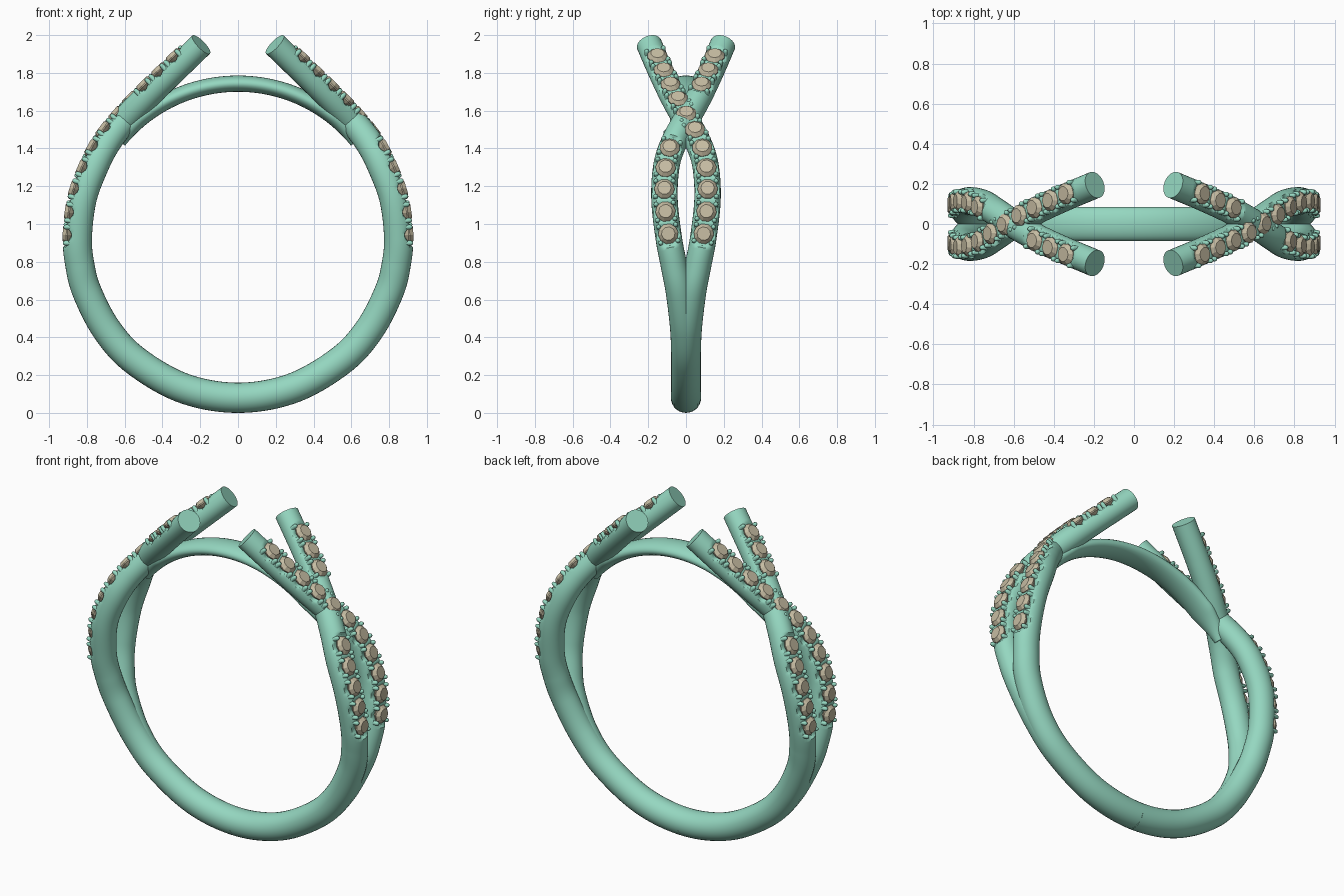
import bpy, math
from mathutils import Vector

if "Cube" in bpy.data.objects:
    bpy.data.objects.remove(bpy.data.objects["Cube"])


def material(name, col):
    m = bpy.data.materials.new(name)
    m.diffuse_color = (*col, 1)
    m.use_nodes = True
    m.node_tree.nodes["Principled BSDF"].inputs["Base Color"].default_value = m.diffuse_color
    return m


METAL = material("green_metal", (0.30, 0.68, 0.53))
STONE = material("tan_stone", (0.56, 0.50, 0.36))
CZ, R = 0.93, 0.85          # ring centre height and centreline radius


def make(name, verts, faces, mat, smooth=None):
    me = bpy.data.meshes.new(name)
    me.from_pydata([tuple(v) for v in verts], [], faces)
    me.materials.append(mat)
    ob = bpy.data.objects.new(name, me)
    bpy.context.collection.objects.link(ob)
    if smooth:
        bpy.ops.object.select_all(action='DESELECT')
        ob.select_set(True)
        bpy.context.view_layer.objects.active = ob
        bpy.ops.object.shade_smooth_by_angle(angle=math.radians(smooth))
    return ob


def loft(rings, cap_start=False, cap_end=False):
    n = len(rings[0])
    verts = [v for r in rings for v in r]
    faces = [(i*n + j, i*n + (j+1) % n, (i+1)*n + (j+1) % n, (i+1)*n + j)
             for i in range(len(rings)-1) for j in range(n)]
    if cap_start:
        faces.append(tuple(reversed(range(n))))
    if cap_end:
        faces.append(tuple(range(len(verts)-n, len(verts))))
    return verts, faces


# Strand centreline: lower half follows the ring, then crosses and flares out
def on_ring(deg, y):
    a = math.radians(deg)
    return Vector((R*math.sin(a), y, CZ - R*math.cos(a)))


keys = [on_ring(*p) for p in ((-20, 0), (0, 0), (20, 0), (40, .001), (55, .009), (70, .035),
                              (80, .064), (90, .092), (104, .114), (117, .102))]
keys += [Vector(p) for p in ((.688, .06, 1.44), (.6, 0, 1.55), (.49, -.065, 1.665),
                             (.35, -.13, 1.80), (.195, -.195, 1.95), (.04, -.26, 2.10))]


def resample(keys, count):
    dense = []
    for a, b, c, d in zip(keys, keys[1:], keys[2:], keys[3:]):
        for k in range(40):
            t = k/40
            dense.append(.5*(2*b + (c-a)*t + (2*a-5*b+4*c-d)*t*t + (3*b-a-3*c+d)*t**3))
    dense.append(keys[-2])
    acc = [0]
    for p, q in zip(dense, dense[1:]):
        acc.append(acc[-1] + (q-p).length)
    out, j = [], 0
    for i in range(count):
        s = acc[-1]*i/(count-1)
        while j < len(acc)-2 and acc[j+1] < s:
            j += 1
        out.append(dense[j].lerp(dense[j+1], (s-acc[j])/(acc[j+1]-acc[j])))
    return out, acc[-1]


COUNT, SEG = 280, 28
PATH, LENGTH = resample(keys, COUNT)
S_FIRST = next(i for i, p in enumerate(PATH) if p.z > 0.94)/(COUNT-1)*LENGTH
PITCH = (LENGTH - 0.15 - S_FIRST)/10


def strand(name, flip, kept):
    path = [Vector((p.x, p.y*flip, p.z)) for p in PATH]

    def frame(i):
        t = (path[min(i+1, COUNT-1)] - path[max(i-1, 0)]).normalized()
        n = Vector((t.z, 0, -t.x)).normalized()
        return path[i], t, n, t.cross(n)

    # Tube with a scalloped seat cut under each stone
    rings = []
    for i in range(COUNT):
        p, t, n, l = frame(i)
        s = i/(COUNT-1)*LENGTH
        f = min(1, max(0, (p.z - .1)/.7))
        g = min(1, max(0, (p.z - 1.3)/.5))
        rn, rl = .08 - .003*f - .010*g, .08 - .010*f - .002*g
        clip = 1
        k = (s - S_FIRST)/PITCH
        if any(abs(k - q) <= .54 for q in kept):
            clip = .046 - .014*math.cos(2*math.pi*k)
        ring = []
        for j in range(SEG):
            a = 2*math.pi*j/SEG
            ring.append(p + n*min(rn*math.cos(a), clip) + l*rl*math.sin(a))
        rings.append(ring)
    obs = [make(name, *loft(rings, cap_end=True), METAL, 40)]

    # Faceted stones and four prongs for each
    gv, gf, pv, pf = [], [], [], []

    def add(vs, fs, rs):
        v, f = loft(rs, True, True)
        o = len(vs)
        vs += v
        fs += [tuple(o + x for x in q) for q in f]

    for k in kept:
        p, t, n, l = frame(round((S_FIRST + k*PITCH)/LENGTH*(COUNT-1)))

        def disc(c, r, h, sides, off=0.0):
            return [c + n*h + (t*math.sin(a) * -1 + l*math.cos(a) * -1)*r * 1.0
                    for a in (-(2*math.pi*(j + off)/sides) for j in range(sides))][::-1]
        add(gv, gf, [disc(p, r, h, 10) for r, h in
                     ((.014, .015), (.054, .053), (.054, .060), (.036, .079))])
        for a in (-1, 1):
            for b in (-1, 1):
                c = p + t*.043*a + l*.046*b
                add(pv, pf, [disc(c, r, h, 8) for r, h in
                             ((.013, .02), (.013, .064), (.009, .073), (.003, .076))])
    obs.append(make(name + "_stones", gv, gf, STONE))
    obs.append(make(name + "_prongs", pv, pf, METAL, 50))

    # Fix facing, then repeat on the other side by a half turn
    import bmesh
    for ob in obs:
        bm = bmesh.new()
        bm.from_mesh(ob.data)
        bmesh.ops.recalc_face_normals(bm, faces=bm.faces)
        bm.to_mesh(ob.data)
        bm.free()
        twin = ob.copy()
        twin.name = ob.name + "_left"
        twin.rotation_euler.z = math.pi
        bpy.context.collection.objects.link(twin)


strand("over_strand", 1, list(range(11)))
strand("under_strand", -1, [0, 1, 2, 3, 4, 8, 9, 10])

# Flat bridge closing the finger hole between the two crossings
rings = []
for i in range(61):
    a = math.radians(-51 + 102*i/60)
    w = .085 if abs(a) < math.radians(38) else .085 - .05*(abs(a)-math.radians(38))/math.radians(13)
    ring = []
    for j in range(24):
        b = 2*math.pi*j/24
        r = .813 + .043*math.cos(b)
        ring.append(Vector((r*math.sin(a), -w*math.sin(b), CZ + r*math.cos(a))))
    rings.append(ring)
make("top_bridge", *loft(rings, True, True), METAL, 40)
